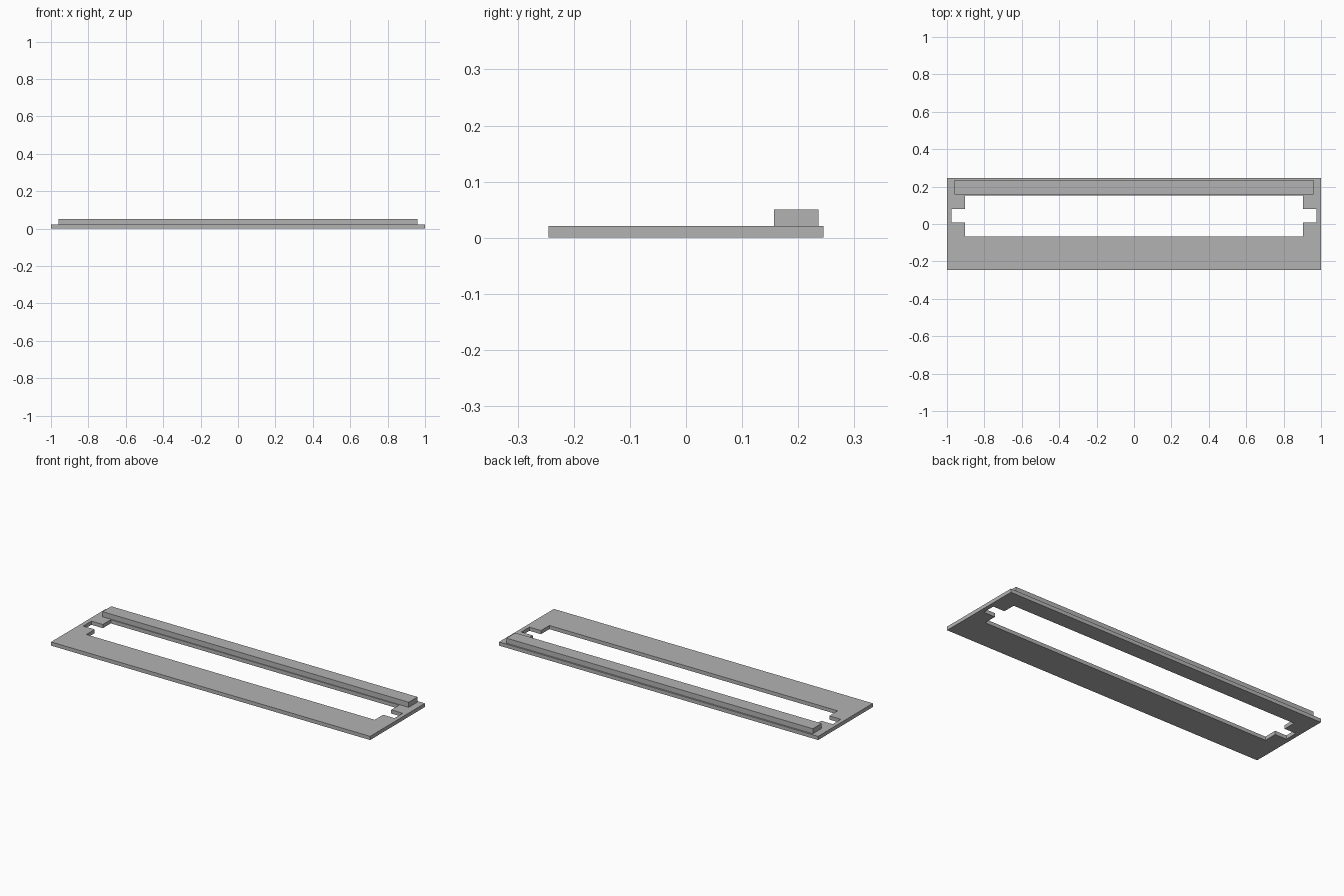
import bpy
import bmesh

cube = bpy.data.objects.get("Cube")
if cube:
    bpy.data.objects.remove(cube, do_unlink=True)

# One plain grey for everything
grey = bpy.data.materials.new("plain grey")
grey.use_nodes = True
colour = (0.45, 0.45, 0.45, 1)
grey.diffuse_color = colour
grey.node_tree.nodes["Principled BSDF"].inputs["Base Color"].default_value = colour


def mirrored_slab(name, outline, z0, z1):
    """Extrude a right-half outline and its mirror image into one closed slab."""
    bm = bmesh.new()
    for side in (1, -1):
        bm.faces.new([bm.verts.new((side * x, y, z0)) for x, y in outline])
    bmesh.ops.remove_doubles(bm, verts=bm.verts, dist=0.0001)
    top = bmesh.ops.extrude_face_region(bm, geom=bm.faces[:], use_keep_orig=True)
    moved = [g for g in top["geom"] if isinstance(g, bmesh.types.BMVert)]
    bmesh.ops.translate(bm, verts=moved, vec=(0, 0, z1 - z0))
    bmesh.ops.recalc_face_normals(bm, faces=bm.faces)
    mesh = bpy.data.meshes.new(name)
    bm.to_mesh(mesh)
    bm.free()
    mesh.materials.append(grey)
    obj = bpy.data.objects.new(name, mesh)
    bpy.context.collection.objects.link(obj)
    return obj


# Base plate with a long slot and a notch at each end of the slot
half_depth, plate_top = 0.245, 0.021
slot_x, slot_front, slot_back = 0.904, -0.067, 0.152
notch_x, notch_front, notch_back = 0.976, 0.008, 0.081
mirrored_slab("base_plate", [
    (0, -half_depth), (1, -half_depth), (1, half_depth), (0, half_depth),
    (0, slot_back), (slot_x, slot_back),
    (slot_x, notch_back), (notch_x, notch_back),
    (notch_x, notch_front), (slot_x, notch_front),
    (slot_x, slot_front), (0, slot_front),
], 0, plate_top)

# Raised bar along the back edge
mirrored_slab("back_bar", [
    (0, 0.157), (0.96, 0.157), (0.96, 0.236), (0, 0.236),
], plate_top, 0.05)
